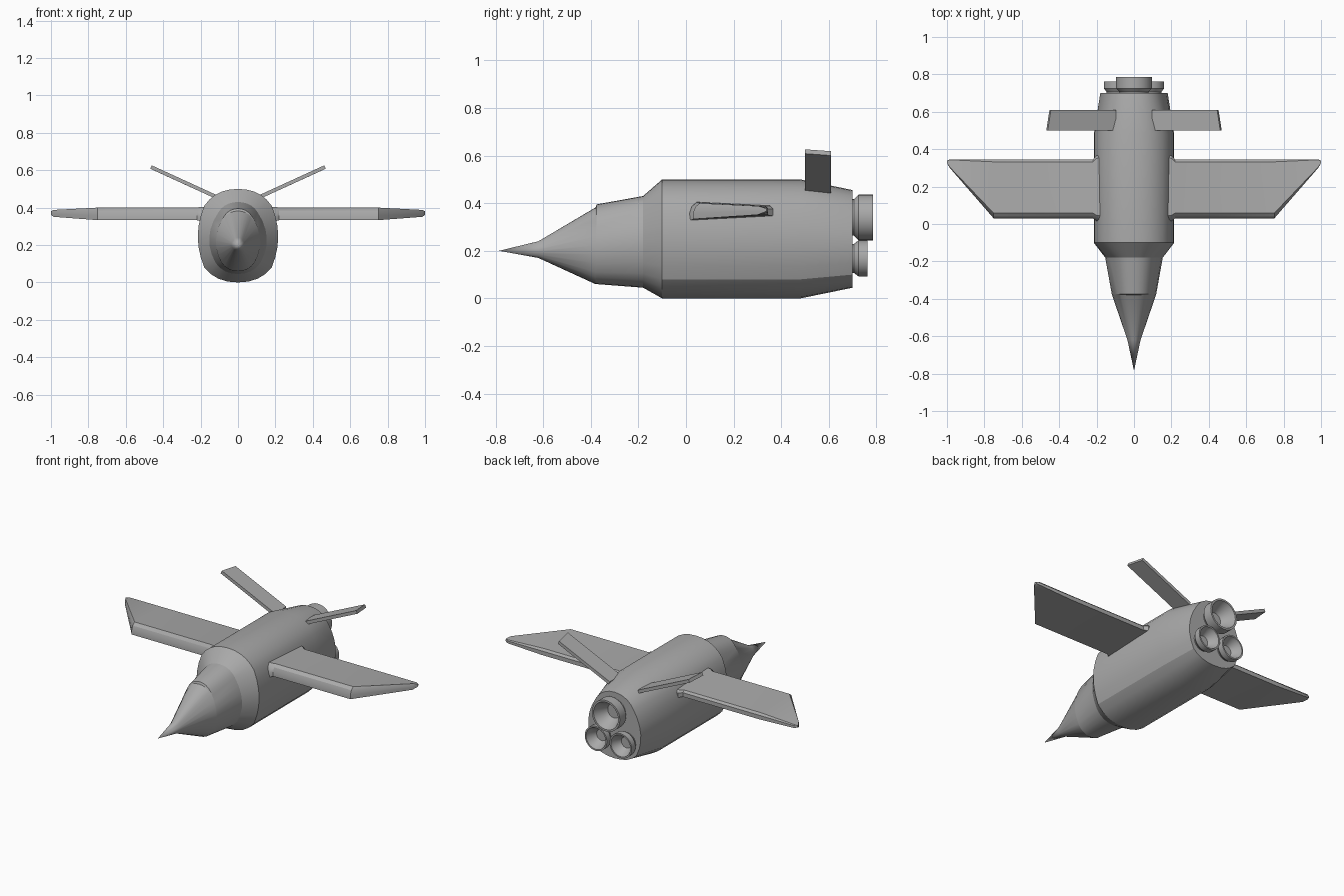
import bpy, bmesh, math
from mathutils import Vector

cube = bpy.data.objects.get("Cube")
if cube:
    bpy.data.objects.remove(cube, do_unlink=True)

grey = bpy.data.materials.new("hull grey")
grey.use_nodes = True
colour = (0.4, 0.4, 0.4, 1)
grey.diffuse_color = colour
grey.node_tree.nodes["Principled BSDF"].inputs["Base Color"].default_value = colour


def loft(name, rings, angle=30):
    """Skin a list of closed rings and cap both ends."""
    bm = bmesh.new()
    loops = [[bm.verts.new(p) for p in ring] for ring in rings]
    for a, b in zip(loops, loops[1:]):
        for i in range(len(a)):
            j = (i + 1) % len(a)
            bm.faces.new((a[i], a[j], b[j], b[i]))
    bm.faces.new(loops[0])
    bm.faces.new(loops[-1])
    bmesh.ops.remove_doubles(bm, verts=bm.verts, dist=0.0002)
    bmesh.ops.recalc_face_normals(bm, faces=bm.faces)
    mesh = bpy.data.meshes.new(name)
    bm.to_mesh(mesh)
    bm.free()
    mesh.materials.append(grey)
    obj = bpy.data.objects.new(name, mesh)
    bpy.context.collection.objects.link(obj)
    bpy.ops.object.select_all(action='DESELECT')
    obj.select_set(True)
    bpy.context.view_layer.objects.active = obj
    bpy.ops.object.shade_smooth_by_angle(angle=math.radians(angle))
    return obj


def bend(a, c, b, steps):
    """Points along a quadratic curve, leaving out the last one."""
    a, b, c = Vector(a), Vector(b), Vector(c)
    ts = [i / steps for i in range(steps)]
    return [a * (1 - t) ** 2 + c * 2 * t * (1 - t) + b * t * t for t in ts]


def hull_ring(y, bottom, chine, bulge, shoulder, top):
    """Belly curve, bulged side and domed top, mirrored across x."""
    mid = (chine[1] + shoulder[1]) / 2
    half = bend((0, bottom), (chine[0] * 0.66, bottom), chine, 4)
    half += bend(chine, (bulge, mid), shoulder, 6)
    half += bend(shoulder, (shoulder[0] * 0.67, top), (0, top), 5)
    half.append(Vector((0, top)))
    other = [Vector((-p.x, p.y)) for p in half[-2:0:-1]]
    return [(p.x, y, p.y) for p in half + other]


# Fuselage: needle nose, canopy step, shoulder flare, barrel and tail taper
main = (0, (0.18, 0.08), 0.25, (0.18, 0.41), 0.5)
loft("fuselage", [
    hull_ring(-0.785, 0.2, (0, 0.2), 0, (0, 0.2), 0.2),
    hull_ring(-0.62, 0.17, (0.025, 0.18), 0.045, (0.025, 0.225), 0.24),
    hull_ring(-0.38, 0.06, (0.09, 0.11), 0.15, (0.08, 0.335), 0.382),
    hull_ring(-0.375, 0.06, (0.09, 0.11), 0.15, (0.085, 0.335), 0.395),
    hull_ring(-0.18, 0.045, (0.12, 0.105), 0.195, (0.105, 0.375), 0.43),
    hull_ring(-0.1, *main),
    hull_ring(0.48, *main),
    hull_ring(0.7, 0.045, (0.15, 0.1), 0.22, (0.13, 0.38), 0.455),
], 20)


def wing_ring(x, lead, trail, squash):
    """Airfoil section with a rounded leading edge."""
    section = [(0, 0.333), (0, 0.36), (0.03, 0.385), (0.09, 0.4),
               (0.96, 0.387), (1, 0.375), (1, 0.35)]
    return [(x, lead + f * (trail - lead), 0.373 + (z - 0.373) * squash)
            for f, z in section]


for side, label in ((1, "left"), (-1, "right")):
    # Main wing with a flared root and a raked tip
    loft(label + "_wing", [
        wing_ring(side * 0.15, 0.01, 0.37, 1.2),
        wing_ring(side * 0.2, 0.015, 0.365, 1.15),
        wing_ring(side * 0.22, 0.03, 0.345, 1),
        wing_ring(side * 0.75, 0.03, 0.345, 1),
        wing_ring(side * 0.985, 0.3, 0.345, 0.55),
        wing_ring(side * 1, 0.325, 0.338, 0.3),
    ])

    # Thin canted tail fin
    def fin_ring(front, back):
        corners = []
        for (x, z), y in ((front, 0.5), (back, 0.61)):
            corners.append((y, x, z))
        (y0, x0, z0), (y1, x1, z1) = corners
        dx, dz = 0.004, 0.009
        return [(side * (x0 + dx), y0, z0 - dz), (side * (x1 + dx), y1, z1 - dz),
                (side * (x1 - dx), y1, z1 + dz), (side * (x0 - dx), y0, z0 + dz)]
    loft(label + "_tail_fin", [fin_ring((0.1, 0.45), (0.1, 0.45)),
                               fin_ring((0.465, 0.617), (0.448, 0.609))])


def engine(name, x, z, radius, end):
    """Hollow nozzle turned about the y axis."""
    profile = [(0.8, 0.68), (0.8, 0.705), (1, 0.725), (1, end),
               (0.88, end), (0.8, end - 0.02), (0.45, 0.705)]
    turns = [i * math.tau / 32 for i in range(32)]
    loft(name, [[(x + r * radius * math.cos(a), y, z + r * radius * math.sin(a))
                 for a in turns] for r, y in profile])


# Three rear engines
engine("upper_engine", 0, 0.34, 0.096, 0.785)
engine("left_engine", 0.085, 0.168, 0.076, 0.762)
engine("right_engine", -0.085, 0.168, 0.076, 0.762)
